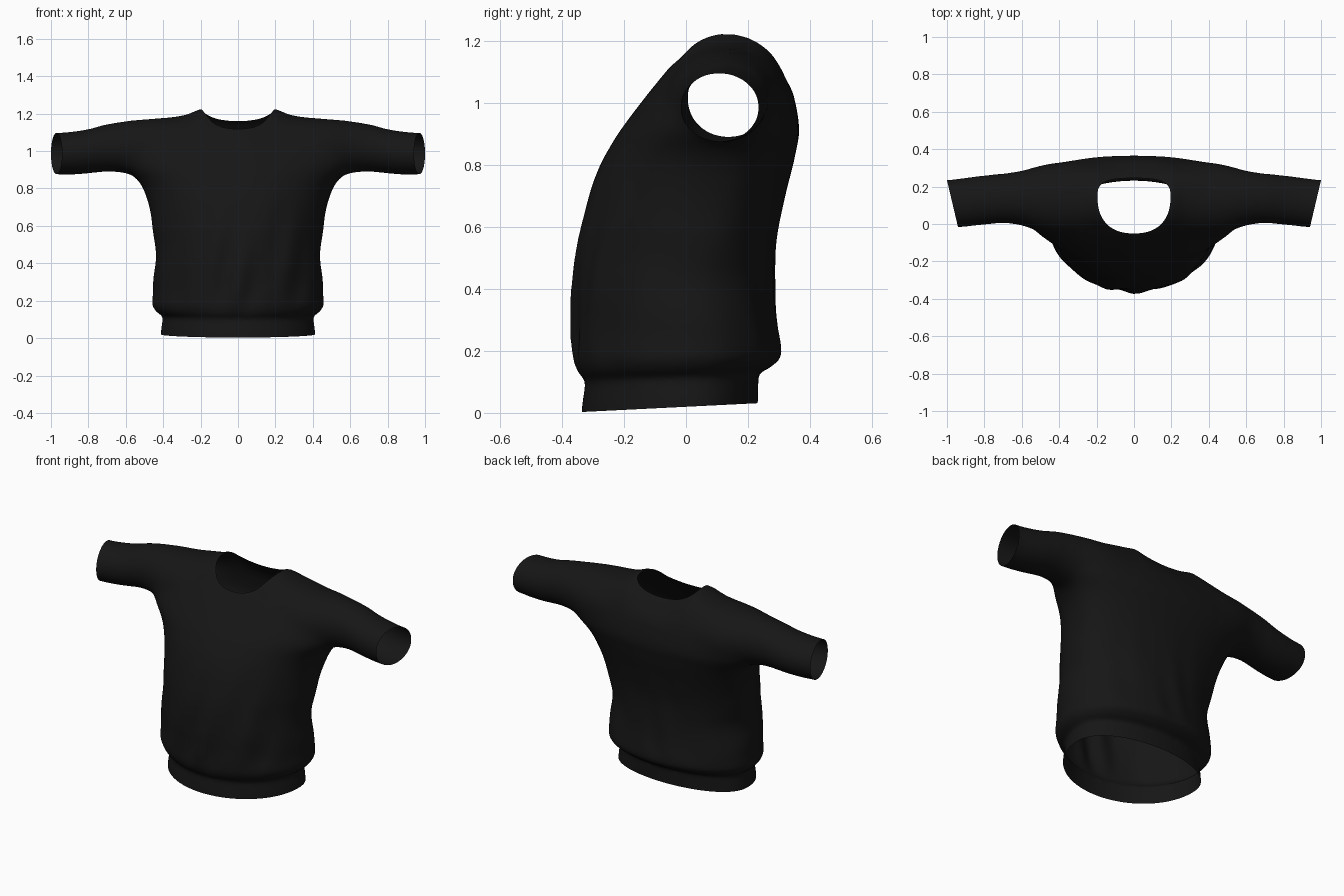
import bpy, bmesh, math
from mathutils import Vector

if "Cube" in bpy.data.objects:
    bpy.data.objects.remove(bpy.data.objects["Cube"])


def smooth_rows(rows, steps=6):
    """Catmull-Rom interpolation through the key sections."""
    out = []
    for i in range(len(rows) - 1):
        p = [rows[max(0, min(len(rows) - 1, i + k))] for k in (-1, 0, 1, 2)]
        for s in range(steps):
            t = s / steps
            out.append([0.5 * (2 * b + (c - a) * t + (2 * a - 5 * b + 4 * c - d) * t * t
                               + (3 * b - a - 3 * c + d) * t ** 3) for a, b, c, d in zip(*p)])
    return out + [list(rows[-1])]


def spow(v, e):
    return math.copysign(abs(v) ** e, v)


def clamp(v):
    return max(0, min(1, v))


def loft(bm, rings):
    """Closed solid through a list of vertex rings."""
    vs = [[bm.verts.new(p) for p in r] for r in rings]
    n = len(vs[0])
    faces = [bm.faces.new((a[i], a[(i + 1) % n], b[(i + 1) % n], b[i]))
             for a, b in zip(vs, vs[1:]) for i in range(n)]
    faces += [bm.faces.new(vs[0][::-1]), bm.faces.new(vs[-1])]
    bmesh.ops.recalc_face_normals(bm, faces=faces)


def make_object(name, bm):
    me = bpy.data.meshes.new(name)
    bm.to_mesh(me)
    bm.free()
    ob = bpy.data.objects.new(name, me)
    bpy.context.collection.objects.link(ob)
    return ob


def bake(ob):
    """Apply all modifiers."""
    me = bpy.data.meshes.new_from_object(ob.evaluated_get(bpy.context.evaluated_depsgraph_get()))
    ob.modifiers.clear()
    ob.data = me


N = 96
ANG = [2 * math.pi * i / N for i in range(N)]

# Torso sections: z, half width, front y, back y (the upper ones run out into the sleeves)
TORSO = [(-.05, .415, -.340, .230), (.03, .412, -.336, .232), (.10, .403, -.326, .234),
         (.118, .406, -.328, .236), (.135, .432, -.344, .270), (.165, .455, -.356, .303),
         (.20, .461, -.360, .308), (.30, .450, -.361, .293), (.40, .442, -.362, .287),
         (.55, .450, -.350, .290), (.70, .476, -.315, .320), (.80, .508, -.278, .346),
         (.86, .550, -.245, .358), (.91, .610, -.214, .367), (1.0, .630, -.147, .354),
         (1.08, .600, -.083, .330), (1.13, .540, -.040, .303), (1.165, .420, .000, .282),
         (1.2, .220, .070, .245)]
# Sleeve sections: x, front y, back y, bottom z, top z
SLEEVE = [(0, -.04, .31, .82, 1.225), (.12, -.05, .32, .81, 1.228), (.20, -.06, .33, .80, 1.226),
          (.27, -.065, .335, .80, 1.197), (.35, -.07, .335, .81, 1.183), (.45, -.060, .325, .83, 1.175),
          (.52, -.038, .310, .86, 1.170), (.60, -.010, .287, .88, 1.162), (.70, .003, .272, .889, 1.146),
          (.80, -.004, .260, .880, 1.117), (.90, -.014, .247, .874, 1.102),
          (.98, -.022, .237, .876, 1.097), (1.08, -.024, .232, .876, 1.097)]


def torso_ring(z, hw, yf, yb):
    fade = clamp(1 - max(z, 0) / .4)
    fold = clamp((z - .13) / .12) * clamp((.8 - z) / .4)
    up = clamp((z - .45) / .45)
    mid = .01 + .12 * up + .03 * clamp((z - 1.08) / .1)   # widest line leans back
    ring = []
    for a in ANG:
        s = math.sin(a)
        x = hw * math.cos(a)
        if s < 0:
            y = mid + (mid - yf) * s
        else:
            y = mid + (yb - mid) * s ** (.9 - .25 * up)
        # slanting cloth folds, strongest on the front
        w = fold * (.009 if y < 0 else .003) * abs(s)
        y += w * (math.sin(30 * x - 9 * z + .8) + .6 * math.sin(47 * x - 5 * z))
        x += fold * .005 * math.cos(a) * math.sin(24 * z + 5 * y)
        ring.append((x, y, z + .05 * (y + .05) * fade))
    return ring


def sleeve_ring(side, x, y0, y1, z0, z1):
    return [(side * x, (y0 + y1) / 2 + (y1 - y0) / 2 * math.cos(a),
             (z0 + z1) / 2 + (z1 - z0) / 2 * math.sin(a)) for a in ANG]


# Fuse torso and sleeves into one cloth body
bm = bmesh.new()
loft(bm, [torso_ring(*r) for r in smooth_rows(TORSO)])
for side in (-1, 1):
    loft(bm, [sleeve_ring(side, *r) for r in smooth_rows(SLEEVE)])
shirt = make_object("sweater", bm)
rm = shirt.modifiers.new("fuse", 'REMESH')
rm.mode = 'VOXEL'
rm.voxel_size = .012
bake(shirt)

# Relax the cloth, most of all around the armpits and shoulders
bm = bmesh.new()
bm.from_mesh(shirt.data)
arm = [v for v in bm.verts if .25 < abs(v.co.x) < .72 and v.co.z > .6]
yoke = [v for v in bm.verts if v.co.z > .75 and abs(v.co.x) < .8]
chest = [v for v in bm.verts if v.co.z > .3]
for verts, count in ((arm, 22), (yoke, 8), (chest, 5), (list(bm.verts), 2)):
    for _ in range(count):
        bmesh.ops.smooth_vert(bm, verts=verts, factor=.5, use_axis_x=True,
                              use_axis_y=True, use_axis_z=True)
# Dip the nape between the neck corners
for v in bm.verts:
    if v.co.y > .12:
        v.co.z -= .035 * clamp(1 - (v.co.x / .2) ** 2) * clamp((v.co.z - 1.03) / .13)
bm.to_mesh(shirt.data)
bm.free()


# Neck opening: rounded front, flatter back
def neck_shape(a):
    e, ry = (2 / 3, .095) if math.sin(a) > 0 else (2 / 2.4, .2)
    return .195 * spow(math.cos(a), e), .15 + ry * spow(math.sin(a), e)


def neck_gauge(x, y):
    e, ry = (3, .095) if y > .15 else (2.4, .2)
    return (abs(x / .195) ** e + abs((y - .15) / ry) ** e) ** (1 / e)


bm = bmesh.new()
loft(bm, [[(*neck_shape(a), z) for a in ANG] for z in (1.0, 1.4)])
cutter = make_object("neck_cutter", bm)
cutter.hide_render = True
cut = shirt.modifiers.new("neck", 'BOOLEAN')
cut.operation = 'DIFFERENCE'
cut.solver = 'EXACT'
cut.object = cutter
bake(shirt)
bpy.data.objects.remove(cutter)

# Open the neck, cuffs and hem
bm = bmesh.new()
bm.from_mesh(shirt.data)
pit = []
for f in bm.faces:
    c = f.calc_center_median()
    if c.z > .98 and neck_gauge(c.x, c.y) < 1.002:
        pit.append(f)
bmesh.ops.delete(bm, geom=pit, context='FACES')
for co, no in (((.97, .107, 1), (.255, -.06, 0)), ((-.97, .107, 1), (-.255, -.06, 0)),
               ((0, -.335, .003), (0, .05, -1))):
    bmesh.ops.bisect_plane(bm, geom=bm.verts[:] + bm.edges[:] + bm.faces[:], plane_co=Vector(co),
                           plane_no=Vector(no).normalized(), clear_outer=True)
bm.to_mesh(shirt.data)
bm.free()

# Black cloth
mat = bpy.data.materials.new("black_cloth")
mat.diffuse_color = (.008, .008, .008, 1)
mat.use_nodes = True
mat.node_tree.nodes["Principled BSDF"].inputs["Base Color"].default_value = mat.diffuse_color
shirt.data.materials.clear()
shirt.data.materials.append(mat)
for p in shirt.data.polygons:
    p.use_smooth = True
    p.material_index = 0
